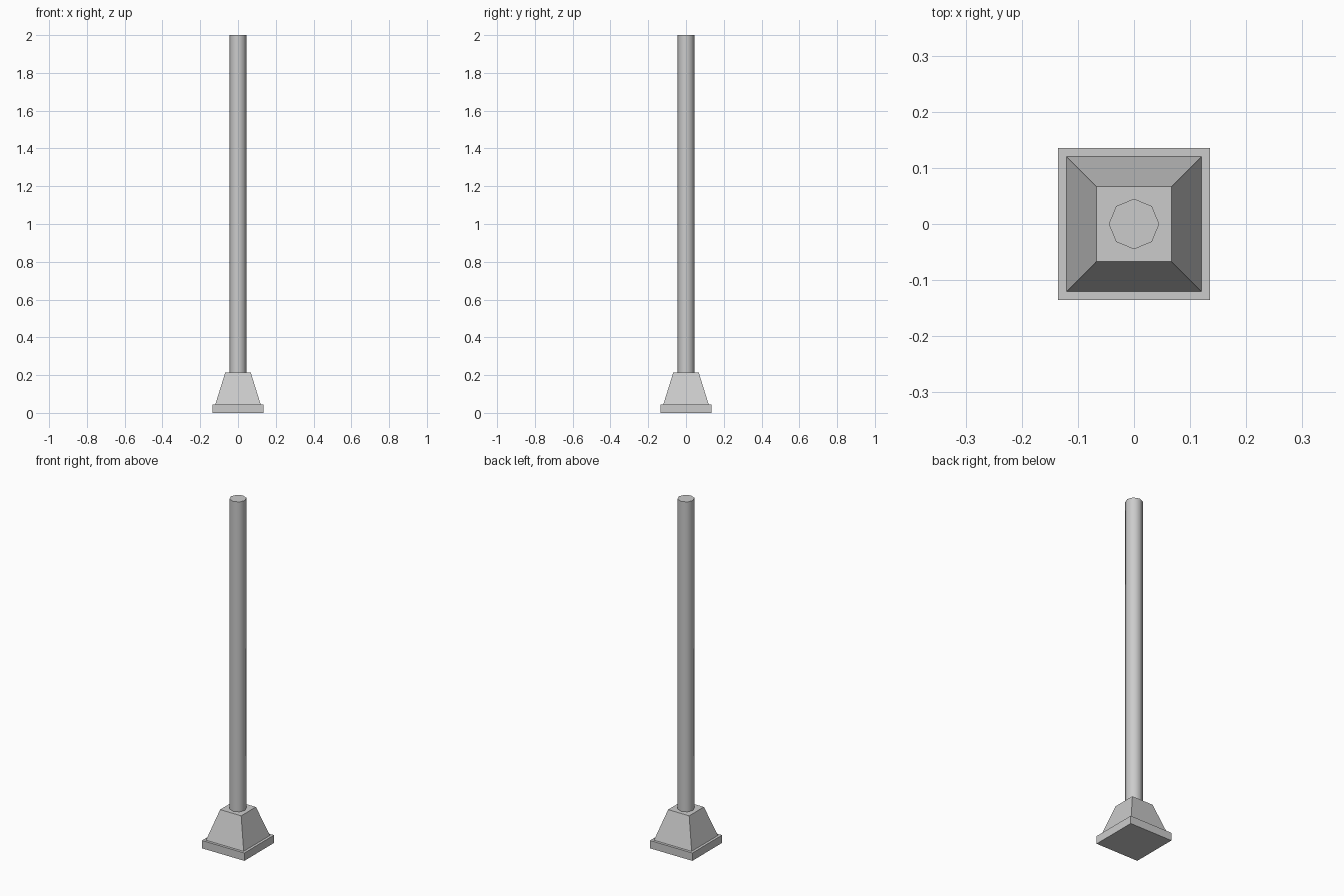
import bpy, math

if "Cube" in bpy.data.objects:
    bpy.data.objects.remove(bpy.data.objects["Cube"])

grey = bpy.data.materials.new("plain grey")
grey.diffuse_color = (0.6, 0.6, 0.6, 1)
grey.use_nodes = True
grey.node_tree.nodes["Principled BSDF"].inputs["Base Color"].default_value = grey.diffuse_color


def frustum(name, sides, r1, r2, z0, z1, turn=0.0):
    """Upright prism or tapered block between two heights."""
    bpy.ops.mesh.primitive_cone_add(vertices=sides, radius1=r1, radius2=r2, depth=z1 - z0,
                                    location=(0, 0, (z0 + z1) / 2), rotation=(0, 0, turn))
    ob = bpy.context.object
    ob.name = name
    ob.data.materials.append(grey)
    bpy.ops.object.transform_apply(location=True, rotation=True, scale=True)
    return ob


diag = math.sqrt(2)
quarter = math.radians(45)

# Square base slab
frustum("base_slab", 4, 0.135 * diag, 0.135 * diag, 0, 0.045, quarter)
# Tapered pedestal
frustum("tapered_pedestal", 4, 0.12 * diag, 0.067 * diag, 0.045, 0.215, quarter)
# Eight-sided post, smooth round its sides with sharp ends
frustum("post", 8, 0.045, 0.045, 0.215, 2.0)
bpy.ops.object.shade_smooth_by_angle(angle=math.radians(60))
